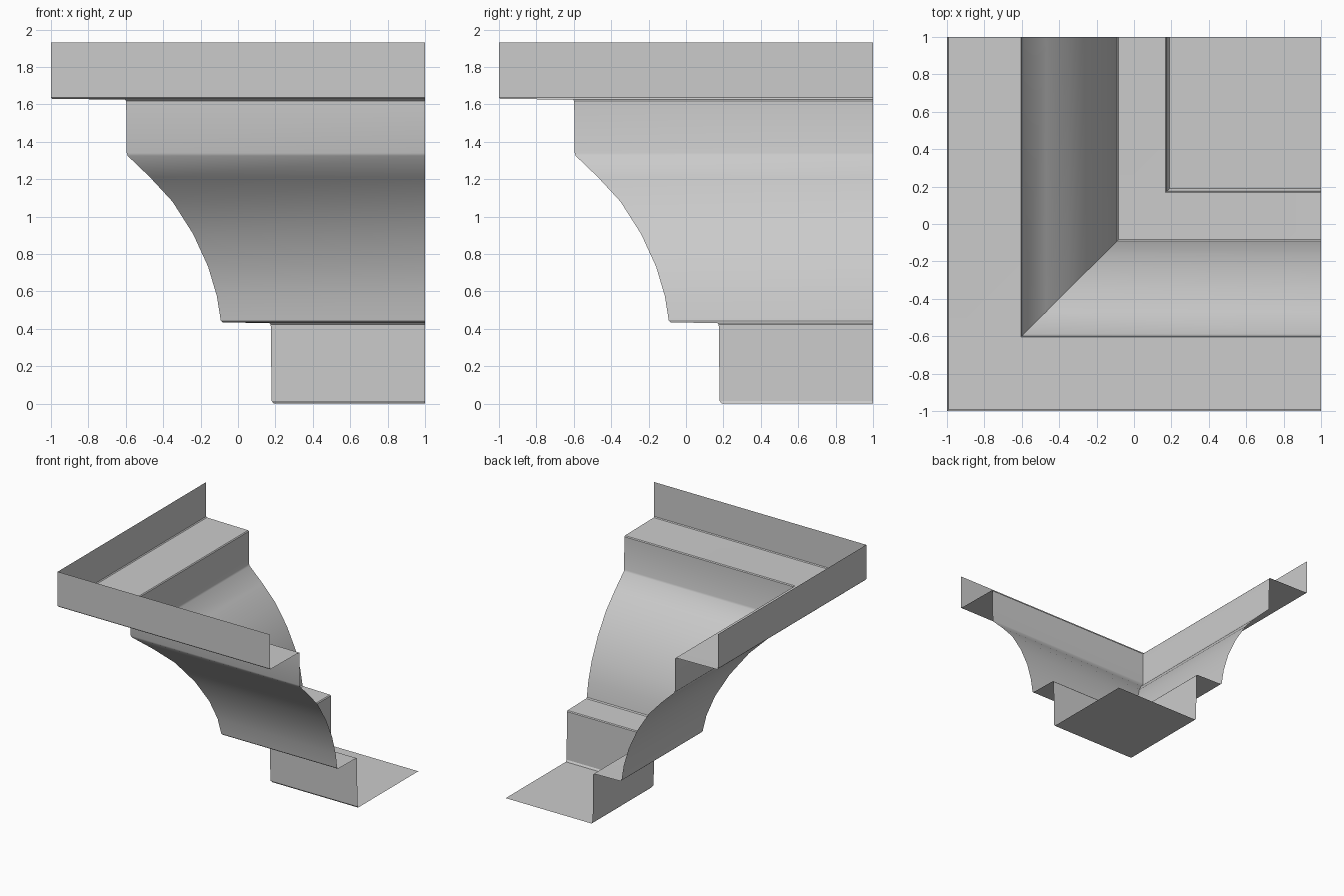
import bpy, bmesh, math

if "Cube" in bpy.data.objects:
    bpy.data.objects.remove(bpy.data.objects["Cube"])

# Moulding profile from top rim to foot: (offset along x and y, height)
profile = [
    (-1.0, 1.93), (-1.0, 1.637), (-0.993, 1.63),          # top fascia
    (-0.605, 1.625), (-0.598, 1.618),                     # upper soffit
    (-0.595, 1.34), (-0.59, 1.325),                       # frieze band
    (-0.47, 1.21), (-0.35, 1.08), (-0.24, 0.907),         # cove
    (-0.16, 0.733), (-0.113, 0.575), (-0.092, 0.443), (-0.083, 0.435),
    (0.168, 0.43), (0.175, 0.423),                        # lower soffit
    (0.18, 0.015), (0.19, 0.004),                         # foot block
]
END = 1.0

bm = bmesh.new()

# Mitred sweep: each ring runs left-wing end -> corner -> front-wing end
rings = [[bm.verts.new(p) for p in ((d, END, z), (d, d, z), (END, d, z))]
         for d, z in profile]
for up, low in zip(rings, rings[1:]):
    for i in range(2):
        bm.faces.new((low[i], low[i + 1], up[i + 1], up[i]))

# Flat underside closing the foot
left, corner, front = rings[-1]
back = bm.verts.new((END, END, 0.0))
for v in (left, corner, front):
    v.co.z = 0.0
bm.faces.new((corner, left, back, front))

mesh = bpy.data.meshes.new("corner_cornice")
bm.to_mesh(mesh)
bm.free()
cornice = bpy.data.objects.new("corner_cornice", mesh)
bpy.context.collection.objects.link(cornice)

# Smooth cove, crisp steps and mitre
bpy.context.view_layer.objects.active = cornice
cornice.select_set(True)
bpy.ops.object.shade_smooth_by_angle(angle=math.radians(32))
